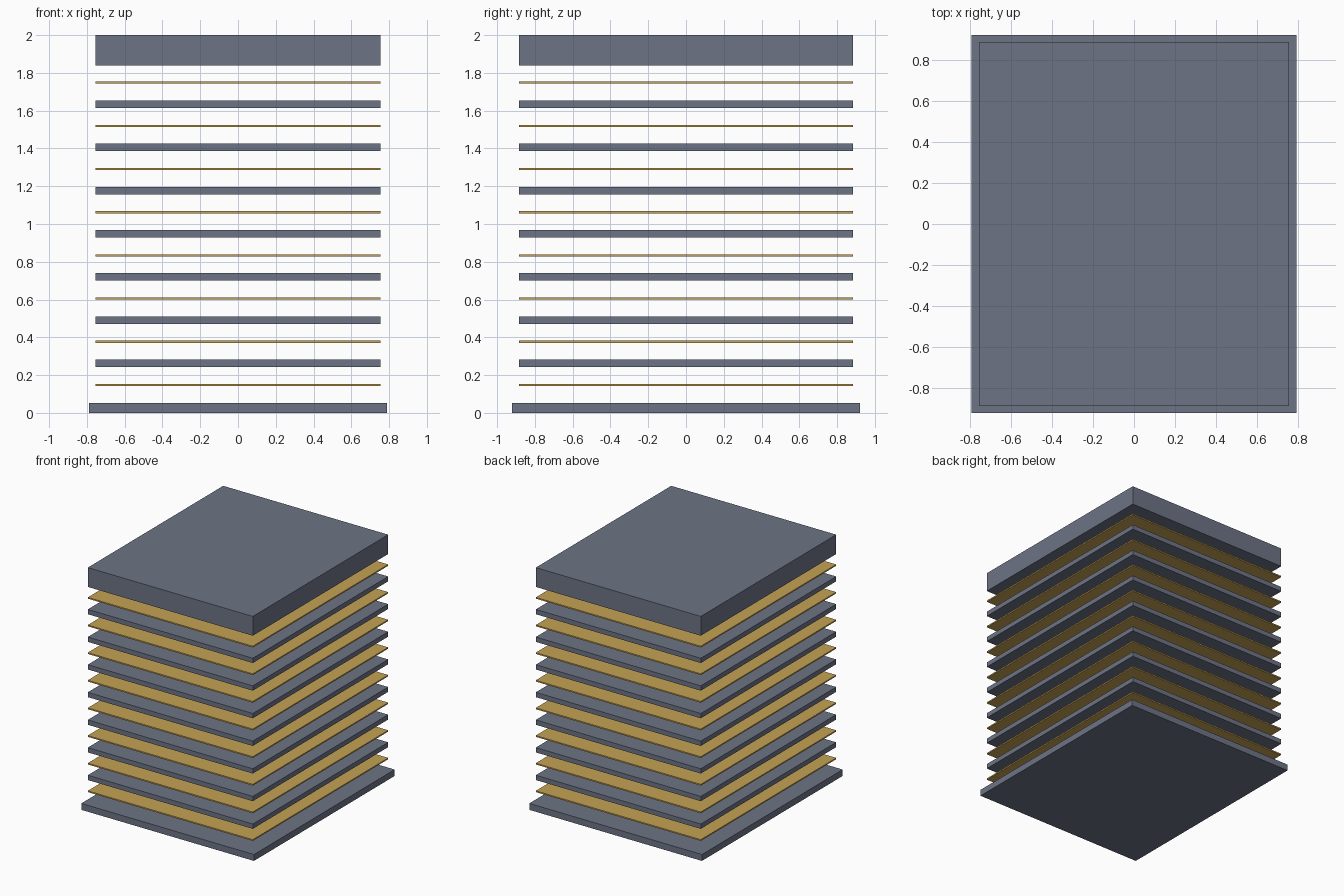
import bpy

default = bpy.data.objects.get("Cube")
if default:
    bpy.data.objects.remove(default, do_unlink=True)


def make_material(name, rgb):
    mat = bpy.data.materials.new(name)
    mat.use_nodes = True
    color = (*rgb, 1.0)
    mat.diffuse_color = color
    mat.node_tree.nodes["Principled BSDF"].inputs["Base Color"].default_value = color
    return mat


def add_slab(name, half_x, half_y, bottom, top, mat):
    bpy.ops.mesh.primitive_cube_add(size=2, location=(0, 0, (bottom + top) / 2))
    slab = bpy.context.object
    slab.name = slab.data.name = name
    slab.scale = (half_x, half_y, (top - bottom) / 2)
    bpy.ops.object.transform_apply(location=False, rotation=False, scale=True)
    slab.data.materials.append(mat)
    return slab


slate = make_material("slate_grey", (0.152, 0.174, 0.235))
gold = make_material("muted_gold", (0.56, 0.365, 0.09))

HALF_X, HALF_Y = 0.755, 0.885
PITCH = 0.2286
GOLD_START, GOLD_THICK = 0.148, 0.011
SLATE_START, SLATE_THICK = 0.2625, 0.04

# Wider base slab and thick top slab
add_slab("base_slab", 0.79, 0.92, 0.0, 0.053, slate)
add_slab("top_slab", HALF_X, HALF_Y, 1.84, 2.0, slate)

# Thin gold sheets, floating between the slabs
for i in range(8):
    z = GOLD_START + i * PITCH
    add_slab(f"gold_sheet_{i + 1}", HALF_X, HALF_Y,
             z - GOLD_THICK / 2, z + GOLD_THICK / 2, gold)

# Slate plates alternating with the sheets
for i in range(7):
    z = SLATE_START + i * PITCH
    add_slab(f"slate_plate_{i + 1}", HALF_X, HALF_Y,
             z - SLATE_THICK / 2, z + SLATE_THICK / 2, slate)
